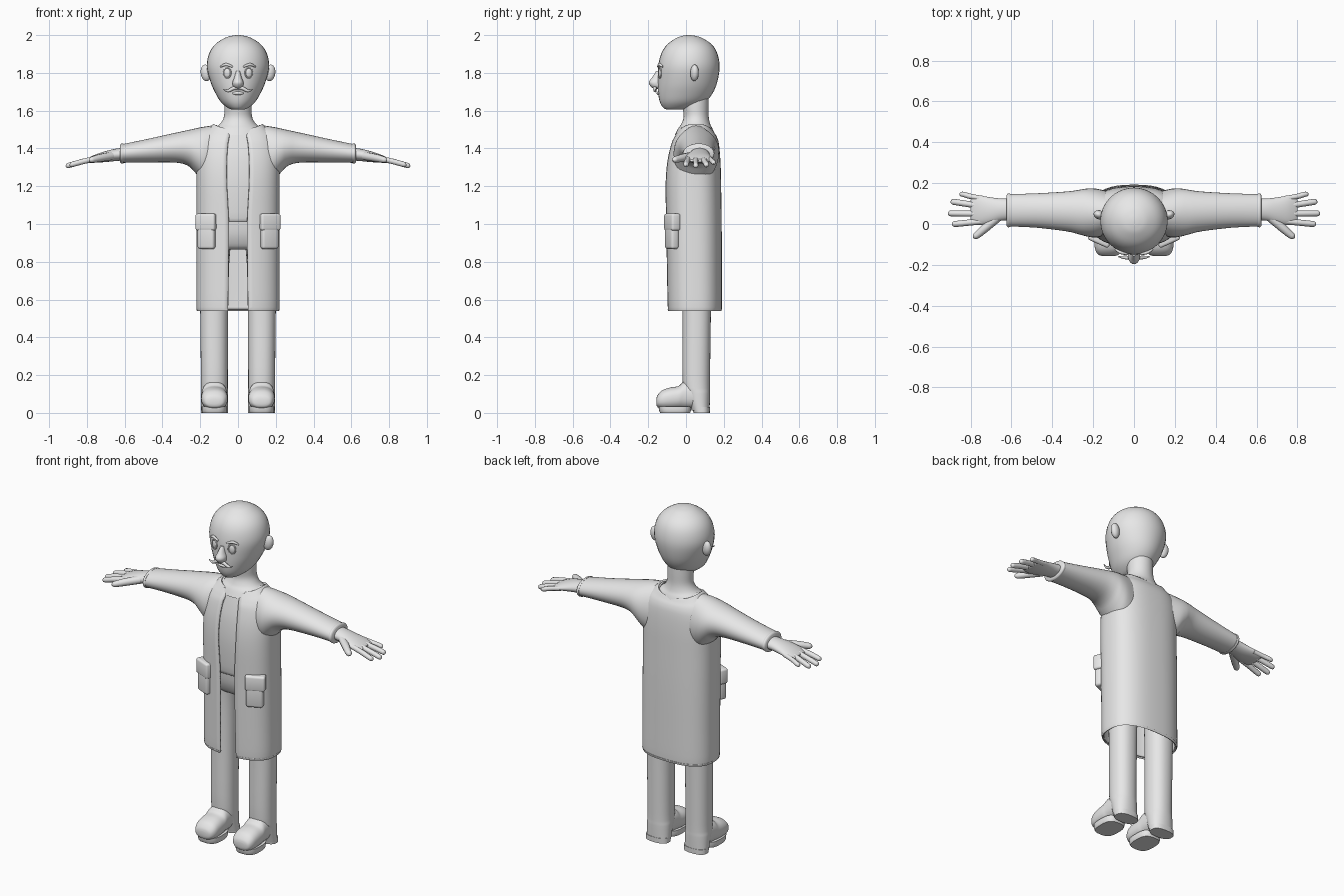
import bpy, bmesh, math
from mathutils import Matrix, Euler, Vector

if "Cube" in bpy.data.objects:
    bpy.data.objects.remove(bpy.data.objects["Cube"])

grey = bpy.data.materials.new("plain_grey")
grey.diffuse_color = (0.8, 0.8, 0.8, 1)
grey.use_nodes = True
grey.node_tree.nodes["Principled BSDF"].inputs["Base Color"].default_value = grey.diffuse_color


def finish(ob, mirror=False, angle=50):
    ob.data.materials.clear()
    ob.data.materials.append(grey)
    if mirror:
        ob.modifiers.new("mirror", 'MIRROR')
    bpy.ops.object.select_all(action='DESELECT')
    bpy.context.view_layer.objects.active = ob
    ob.select_set(True)
    bpy.ops.object.shade_smooth_by_angle(angle=math.radians(angle))
    return ob


def from_bmesh(name, bm, **kw):
    bmesh.ops.recalc_face_normals(bm, faces=bm.faces)
    me = bpy.data.meshes.new(name)
    bm.to_mesh(me)
    bm.free()
    ob = bpy.data.objects.new(name, me)
    bpy.context.collection.objects.link(ob)
    return finish(ob, **kw)


def smooth_stations(st, k):
    """Catmull-Rom resampling of the section table."""
    out = []
    for i in range(len(st) - 1):
        a, b, c, d = st[max(i - 1, 0)], st[i], st[i + 1], st[min(i + 2, len(st) - 1)]
        for j in range(k):
            t = j / k
            out.append([0.5 * (2 * q + (r - p) * t + (2 * p - 5 * q + 4 * r - s) * t * t
                               + (3 * q - p - 3 * r + s) * t ** 3)
                        for p, q, r, s in zip(a, b, c, d)])
    return out + [list(st[-1])]


def power(v, e):
    return math.copysign(abs(v) ** e, v)


def loft(name, axis, stations, e=1.0, n=32, k=4, **kw):
    """Skin rounded sections (position, a_low, a_high, b_low, b_high) along an axis."""
    bm = bmesh.new()
    rings = []
    for p, a0, a1, b0, b1 in smooth_stations(stations, k):
        ring = []
        for i in range(n):
            t = 2 * math.pi * i / n
            a = (a0 + a1) / 2 + (a1 - a0) / 2 * power(math.cos(t), e)
            b = (b0 + b1) / 2 + (b1 - b0) / 2 * power(math.sin(t), e)
            ring.append(bm.verts.new({'x': (p, a, b), 'y': (a, p, b), 'z': (a, b, p)}[axis]))
        rings.append(ring)
    for r, s in zip(rings, rings[1:]):
        for i in range(n):
            bm.faces.new((r[i], r[(i + 1) % n], s[(i + 1) % n], s[i]))
    bm.faces.new(rings[0])
    bm.faces.new(rings[-1])
    return from_bmesh(name, bm, **kw)


def ellipsoid(name, loc, radii, rot=(0, 0, 0), **kw):
    bm = bmesh.new()
    bmesh.ops.create_uvsphere(bm, u_segments=24, v_segments=14, radius=1)
    bm.transform(Matrix.LocRotScale(Vector(loc), Euler(rot), Vector(radii)))
    return from_bmesh(name, bm, **kw)


def rounded_box(name, loc, size, rot, bevel, **kw):
    bm = bmesh.new()
    bmesh.ops.create_cube(bm, size=1)
    bm.transform(Matrix.Diagonal((*size, 1)))
    bmesh.ops.bevel(bm, geom=bm.edges[:], offset=bevel, segments=3, affect='EDGES', profile=0.5)
    bm.transform(Matrix.LocRotScale(Vector(loc), Euler(rot), None))
    return from_bmesh(name, bm, **kw)


def tube(name, pts, cyclic=False, **kw):
    """Round tube through (x, y, z, radius) points."""
    cu = bpy.data.curves.new(name, 'CURVE')
    cu.dimensions, cu.bevel_depth, cu.bevel_resolution, cu.use_fill_caps = '3D', 1.0, 3, True
    sp = cu.splines.new('NURBS')
    sp.points.add(len(pts) - 1)
    for p, (x, y, z, r) in zip(sp.points, pts):
        p.co, p.radius = (x, y, z, 1), r
    sp.order_u, sp.resolution_u = 3, 5
    sp.use_endpoint_u, sp.use_cyclic_u = not cyclic, cyclic
    ob = bpy.data.objects.new(name, cu)
    bpy.context.collection.objects.link(ob)
    bpy.ops.object.select_all(action='DESELECT')
    bpy.context.view_layer.objects.active = ob
    ob.select_set(True)
    bpy.ops.object.convert(target='MESH')
    return finish(bpy.context.view_layer.objects.active, **kw)


# Head and neck
loft("head", 'z', [(1.605, -.03, .03, -.10, -.03), (1.615, -.055, .055, -.12, .04),
                   (1.645, -.09, .09, -.138, .10), (1.69, -.118, .118, -.147, .14),
                   (1.75, -.145, .145, -.15, .165), (1.83, -.165, .165, -.148, .178),
                   (1.90, -.154, .154, -.132, .167), (1.95, -.122, .122, -.10, .137),
                   (1.985, -.07, .07, -.05, .085), (1.997, -.03, .03, -.015, .045),
                   (2.0, -.004, .004, .01, .02)])
loft("neck", 'z', [(1.47, -.15, .15, -.06, .155), (1.505, -.13, .13, -.042, .14),
                   (1.53, -.095, .095, -.025, .128), (1.57, -.074, .074, -.012, .12),
                   (1.63, -.072, .072, -.02, .12), (1.70, -.07, .07, -.02, .12)])

# Face
ellipsoid("ear", (.17, .045, 1.80), (.028, .022, .044), (0, .15, .3), mirror=True)
loft("nose", 'z', [(1.715, -.012, .012, -.17, -.12), (1.728, -.026, .026, -.187, -.12),
                   (1.75, -.029, .029, -.197, -.12), (1.775, -.02, .02, -.18, -.12),
                   (1.81, -.011, .011, -.158, -.12)], n=20)
ellipsoid("eye", (.057, -.136, 1.80), (.019, .010, .026), (0, 0, .25), mirror=True)
tube("eyelid", [(.057 + .020 * math.cos(t), -.139 + .007 * math.cos(t),
                 1.80 + .028 * math.sin(t), .0035)
                for t in [i * math.pi / 5 for i in range(10)]], cyclic=True, mirror=True)
tube("eyebrow", [(.028, -.148, 1.832, .005), (.055, -.143, 1.845, .008),
                 (.075, -.135, 1.843, .008), (.092, -.124, 1.832, .004)], mirror=True)
tube("moustache", [(0, -.162, 1.718, .010), (.022, -.166, 1.722, .010),
                   (.045, -.164, 1.706, .009), (.062, -.162, 1.703, .006),
                   (.078, -.160, 1.714, .002)], mirror=True)
ellipsoid("mouth", (0, -.145, 1.692), (.030, .012, .009))

# Open coat body: an arc of each section, leaving a gap down the front
coat_rows = [(.54, .214, -.092, .185, .053), (.56, .220, -.098, .190, .053),
             (.75, .220, -.102, .190, .051), (1.0, .220, -.106, .189, .049),
             (1.2, .220, -.110, .186, .059), (1.32, .220, -.102, .183, .060),
             (1.41, .213, -.083, .176, .055), (1.47, .188, -.062, .164, .047),
             (1.505, .155, -.047, .150, .043), (1.53, .130, -.035, .140, .041)]
bm = bmesh.new()
previous = None
for z, w, y0, y1, gap in smooth_stations(coat_rows, 4):
    e, n = 0.78, 56
    start = math.asin((gap / w) ** (1 / e))
    ring = []
    for i in range(n + 1):
        t = start + (2 * math.pi - 2 * start) * i / n
        dip = .03 * math.cos(t) ** 2 * max(0, (z - 1.44) / .09)   # curved neckline
        ring.append(bm.verts.new((w * power(math.sin(t), e),
                                  (y0 + y1) / 2 - (y1 - y0) / 2 * power(math.cos(t), e), z - dip)))
    if previous:
        for i in range(n):
            bm.faces.new((previous[i], previous[i + 1], ring[i + 1], ring[i]))
    previous = ring
coat = from_bmesh("coat_body", bm)
shell = coat.modifiers.new("cloth", 'SOLIDIFY')
shell.thickness, shell.offset = .012, -1

# Sleeves and cuffs
loft("sleeve", 'x', [(.11, -.045, .155, 1.20, 1.525), (.18, -.065, .172, 1.225, 1.515),
                     (.225, -.062, .174, 1.27, 1.506), (.265, -.052, .168, 1.308, 1.497),
                     (.33, -.036, .159, 1.325, 1.483), (.48, -.018, .150, 1.326, 1.450),
                     (.61, -.012, .146, 1.324, 1.423)], mirror=True)
loft("cuff", 'x', [(.606, -.014, .148, 1.321, 1.425), (.617, -.016, .150, 1.319, 1.426),
                   (.624, -.008, .142, 1.326, 1.418)], k=3, mirror=True)

# Pockets wrapped on the front corners
rounded_box("pocket", (.165, -.075, .945), (.096, .046, .155), (0, 0, .42), .014, mirror=True)
rounded_box("pocket_flap", (.167, -.073, 1.01), (.112, .052, .09), (0, 0, .42), .012, mirror=True)

# Shirt, trousers and shoes
loft("shirt", 'z', [(1.01, -.17, .17, -.068, .15), (1.03, -.18, .18, -.085, .155),
                    (1.2, -.185, .185, -.094, .16), (1.33, -.18, .18, -.085, .16),
                    (1.42, -.165, .165, -.066, .15), (1.50, -.12, .12, -.042, .13)], e=.8)
loft("trouser_hips", 'z', [(.865, -.15, .15, -.01, .12), (.885, -.185, .185, -.035, .14),
                           (.95, -.195, .195, -.06, .15), (1.05, -.18, .18, -.07, .15)], e=.8)
loft("trouser_leg", 'z', [(.012, .054, .196, .03, .125), (.10, .053, .197, .0, .127),
                          (.17, .054, .196, -.018, .127), (.54, .052, .200, -.018, .132),
                          (.80, .046, .202, -.022, .138), (.95, .03, .195, -.03, .14)],
     e=.9, mirror=True)
loft("shoe", 'y', [(-.157, .10, .15, .045, .075), (-.150, .075, .175, .030, .095),
                   (-.125, .058, .190, .020, .120), (-.085, .054, .195, .018, .134),
                   (-.040, .055, .195, .020, .142), (-.010, .058, .192, .020, .165),
                   (.05, .06, .19, .022, .165)], e=.85, mirror=True)
loft("shoe_sole", 'z', [(0, .062, .188, -.137, .022), (.012, .058, .192, -.142, .026),
                        (.035, .058, .192, -.146, .03)], e=.7, k=2, mirror=True)
loft("shoe_heel", 'z', [(0, .054, .196, .040, .126), (.03, .054, .196, .034, .127)],
     e=.8, k=1, mirror=True)

# Hands
loft("palm", 'x', [(.59, .02, .125, 1.338, 1.405), (.65, .016, .125, 1.333, 1.398),
                   (.70, .002, .130, 1.328, 1.386), (.75, -.004, .138, 1.325, 1.370),
                   (.785, .002, .136, 1.323, 1.354), (.80, .02, .12, 1.328, 1.345)], mirror=True)
fingers = {"little_finger": (.125, .855, .146, .013), "ring_finger": (.087, .898, .108, .015),
           "middle_finger": (.050, .912, .052, .015), "index_finger": (.013, .892, .000, .015)}
for name, (y, tip_x, tip_y, r) in fingers.items():
    tip_z = 1.345 - (tip_x - .77) * .27
    tube(name, [(.74, y, 1.348, r), (.80, y + (tip_y - y) * .4, 1.337, r),
                (tip_x - .02, tip_y, tip_z + .005, r), (tip_x - .004, tip_y, tip_z, r * .85),
                (tip_x, tip_y, tip_z, r * .2)], mirror=True)
tube("thumb", [(.67, .03, 1.36, .022), (.72, -.012, 1.352, .022), (.765, -.052, 1.342, .018),
               (.782, -.064, 1.338, .015), (.788, -.068, 1.337, .003)], mirror=True)
